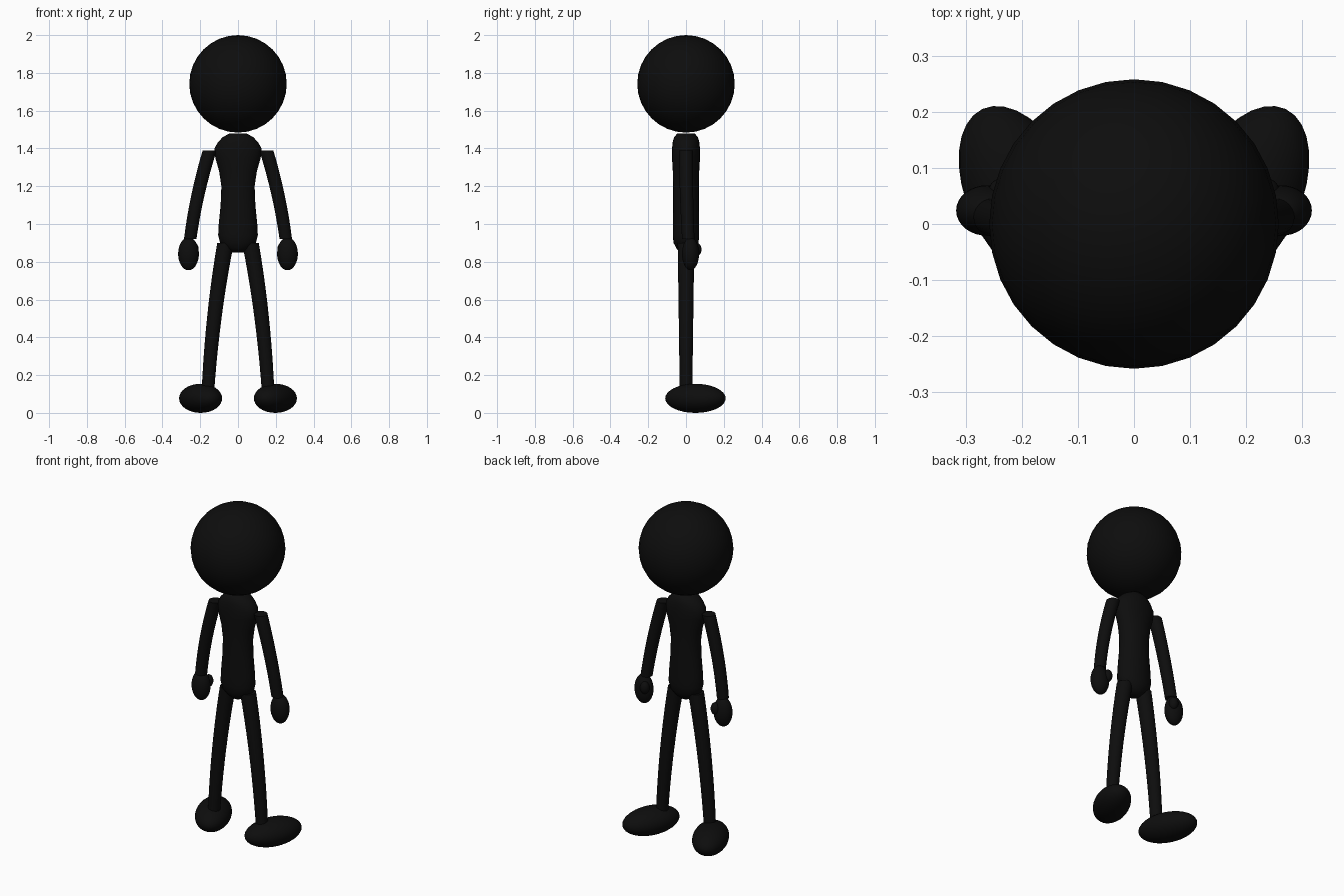
import bpy, bmesh, math
from mathutils import Vector

cube = bpy.data.objects.get("Cube")
if cube:
    bpy.data.objects.remove(cube, do_unlink=True)

BLACK = (0.004, 0.004, 0.004, 1)
black = bpy.data.materials.new("matte_black")
black.use_nodes = True
black.diffuse_color = BLACK
bsdf = black.node_tree.nodes["Principled BSDF"]
bsdf.inputs["Base Color"].default_value = BLACK
bsdf.inputs["Roughness"].default_value = 0.8


def finish(obj, name):
    obj.name = obj.data.name = name
    obj.data.materials.append(black)
    bpy.ops.object.select_all(action='DESELECT')
    obj.select_set(True)
    bpy.context.view_layer.objects.active = obj
    bpy.ops.object.shade_smooth_by_angle(angle=math.radians(50))


def ellipsoid(name, center, radii, yaw=0, roll=0):
    bpy.ops.mesh.primitive_uv_sphere_add(segments=32, ring_count=16, radius=1,
                                         location=center, rotation=(0, roll, yaw))
    obj = bpy.context.object
    obj.scale = radii
    bpy.ops.object.transform_apply(location=False, rotation=False, scale=True)
    finish(obj, name)


def loft(name, rings, sides=24):
    """Closed skin over level elliptical rings: (center, half width, half depth)."""
    bm = bmesh.new()
    loops = []
    for c, rx, ry in rings:
        angles = [math.tau * i / sides for i in range(sides)]
        loops.append([bm.verts.new(c + Vector((rx * math.cos(a), ry * math.sin(a), 0)))
                      for a in angles])
    for low, high in zip(loops, loops[1:]):
        for i in range(sides):
            j = (i + 1) % sides
            bm.faces.new((low[i], low[j], high[j], high[i]))
    bm.faces.new(loops[0])
    bm.faces.new(loops[-1])
    bmesh.ops.recalc_face_normals(bm, faces=bm.faces)
    mesh = bpy.data.meshes.new(name)
    bm.to_mesh(mesh)
    bm.free()
    obj = bpy.data.objects.new(name, mesh)
    bpy.context.collection.objects.link(obj)
    finish(obj, name)


def limb(name, top, bend, end, r_top, r_end, steps=10):
    """Tapered limb along a quadratic curve."""
    a, b, c = Vector(top), Vector(bend), Vector(end)
    rings = []
    for i in range(steps + 1):
        t = i / steps
        r = r_top + (r_end - r_top) * t
        rings.append((a * (1 - t) ** 2 + b * 2 * t * (1 - t) + c * t * t, r, r))
    loft(name, rings)


# Head
ellipsoid("head", (0, 0, 1.742), (0.258, 0.258, 0.258))

# Torso: height, half width, half depth
profile = [(0.85, 0.03, 0.03), (0.87, 0.065, 0.05), (0.9, 0.095, 0.066),
           (0.94, 0.105, 0.07), (1.0, 0.102, 0.07), (1.1, 0.092, 0.068),
           (1.2, 0.088, 0.068), (1.28, 0.1, 0.07), (1.35, 0.12, 0.074),
           (1.4, 0.125, 0.074), (1.435, 0.105, 0.07), (1.46, 0.08, 0.063),
           (1.48, 0.045, 0.045)]
loft("torso", [(Vector((0, 0, z)), rx, ry) for z, rx, ry in profile])

# Limbs, mirrored left and right
for side, s in (("left", 1), ("right", -1)):
    limb(side + "_arm", (s * 0.15, 0, 1.39), (s * 0.222, 0, 1.155),
         (s * 0.253, 0.012, 0.92), 0.037, 0.033)
    ellipsoid(side + "_hand", (s * 0.262, 0.024, 0.842), (0.055, 0.045, 0.087))
    ellipsoid(side + "_thumb", (s * 0.234, 0.056, 0.865), (0.026, 0.026, 0.036))
    limb(side + "_leg", (s * 0.066, 0, 0.9), (s * 0.137, 0, 0.515),
         (s * 0.16, 0, 0.1), 0.044, 0.033)
    ellipsoid(side + "_foot", (s * 0.198, 0.05, 0.077), (0.098, 0.171, 0.077),
              yaw=-s * math.radians(25))
